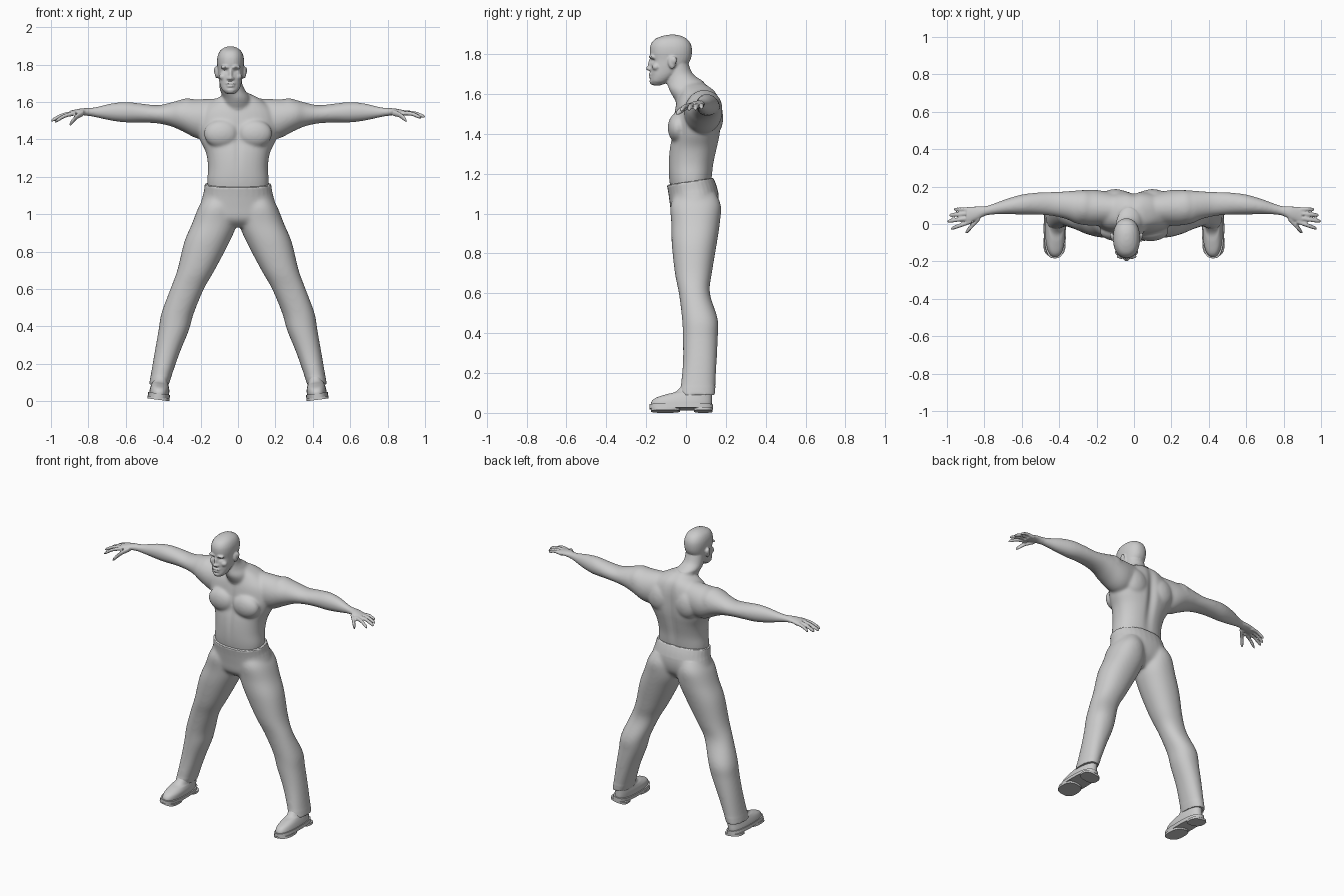
import bpy, bmesh
from math import sin, cos, pi, exp
from mathutils import Vector, Matrix

cube = bpy.data.objects.get("Cube")
if cube:
    bpy.data.objects.remove(cube, do_unlink=True)

grey = bpy.data.materials.new("plain grey")
grey.use_nodes = True
grey.diffuse_color = (0.6, 0.6, 0.6, 1)
grey.node_tree.nodes["Principled BSDF"].inputs["Base Color"].default_value = grey.diffuse_color


def catmull(a, b, c, d, t):
    return [0.5 * (2 * q + (r - p) * t + (2 * p - 5 * q + 4 * r - s) * t * t
                   + (3 * q - p - 3 * r + s) * t ** 3) for p, q, r, s in zip(a, b, c, d)]


def loft(bm, rings, axis="z", side=1, power=2.0, steps=4, tilt=0.0, count=32):
    """Closed tube through rings of (position, low a, high a, low b, high b)."""
    n = len(rings)
    dense = []
    for i in range(n - 1):
        quad = rings[max(i - 1, 0)], rings[i], rings[i + 1], rings[min(i + 2, n - 1)]
        dense += [catmull(*quad, k / steps) for k in range(steps)]
    dense.append(rings[-1])
    loops = []
    for pos, a0, a1, b0, b1 in dense:
        loop = []
        for k in range(count):
            c, s = cos(2 * pi * k / count), sin(2 * pi * k / count)
            c = abs(c) ** (2 / power) * (1 if c > 0 else -1)
            s = abs(s) ** (2 / power) * (1 if s > 0 else -1)
            a = (a0 + a1 + (a1 - a0) * c) / 2
            b = (b0 + b1 + (b1 - b0) * s) / 2
            co = (a, b, pos + tilt * b) if axis == "z" else (pos, a, b)
            loop.append(bm.verts.new((co[0] * side, co[1], co[2])))
        loops.append(loop)
    for low, high in zip(loops, loops[1:]):
        for k in range(count):
            j = (k + 1) % count
            bm.faces.new((low[k], low[j], high[j], high[k]))
    bm.faces.new(loops[0][::-1])
    bm.faces.new(loops[-1])


def ball(bm, centre, radii, side=1, mid=0.0):
    place = Vector((mid + side * centre[0], centre[1], centre[2]))
    matrix = Matrix.Translation(place) @ Matrix.Diagonal((*radii, 1))
    bmesh.ops.create_uvsphere(bm, u_segments=24, v_segments=16, radius=1, matrix=matrix)


def make_object(name, bm, angle=0.6):
    bmesh.ops.recalc_face_normals(bm, faces=bm.faces)
    mesh = bpy.data.meshes.new(name)
    bm.to_mesh(mesh)
    bm.free()
    mesh.materials.append(grey)
    ob = bpy.data.objects.new(name, mesh)
    bpy.context.collection.objects.link(ob)
    bpy.ops.object.select_all(action="DESELECT")
    ob.select_set(True)
    bpy.context.view_layer.objects.active = ob
    bpy.ops.object.shade_smooth_by_angle(angle=angle)
    return ob


def fuse(name, bm, voxel, soft, rounds, sculpt=None, angle=0.6):
    """Weld overlapping volumes, soften the chosen area, then carve details."""
    ob = make_object(name, bm)
    mod = ob.modifiers.new("weld", "REMESH")
    mod.mode = "VOXEL"
    mod.voxel_size = voxel
    solid = bpy.data.meshes.new_from_object(ob.evaluated_get(bpy.context.evaluated_depsgraph_get()))
    bpy.data.objects.remove(ob, do_unlink=True)
    bm = bmesh.new()
    bm.from_mesh(solid)
    area = [v for v in bm.verts if soft(v.co)]
    for _ in range(rounds):
        bmesh.ops.smooth_vert(bm, verts=area, factor=0.5,
                              use_axis_x=True, use_axis_y=True, use_axis_z=True)
    if sculpt:
        for v in bm.verts:
            sculpt(v.co)
    return make_object(name, bm, angle)


def both(pairs):
    return [(z, -w, w, y0, y1) for z, w, y0, y1 in pairs]


# Torso, from the waist to the base of the neck
HEAD_X = -0.04
bm = bmesh.new()
loft(bm, both([(1.08, .155, -.07, .115), (1.17, .165, -.085, .13), (1.25, .16, -.088, .14),
               (1.33, .172, -.082, .158), (1.4, .205, -.068, .172), (1.47, .22, -.062, .176),
               (1.55, .2, -.05, .172), (1.61, .13, -.03, .15), (1.65, .05, -.02, .1)]), power=2.3)

for side in (1, -1):
    # Chest, shoulder blades and shoulders
    ball(bm, (.088, -.042, 1.43), (.095, .05, .075), side)
    ball(bm, (.1, .135, 1.48), (.085, .052, .09), side)
    ball(bm, (.27, .092, 1.535), (.085, .09, .085), side)
    # Arms down to the palms
    loft(bm, [(.08, .0, .16, 1.42, 1.62), (.2, -.01, .182, 1.4, 1.615), (.3, .0, .18, 1.445, 1.612),
              (.36, .025, .175, 1.47, 1.597), (.43, .042, .172, 1.485, 1.583),
              (.52, .05, .168, 1.49, 1.592), (.6, .05, .158, 1.49, 1.6),
              (.68, .052, .135, 1.5, 1.592), (.75, .05, .11, 1.515, 1.575),
              (.8, .042, .095, 1.525, 1.568), (.84, .022, .094, 1.53, 1.565),
              (.895, .004, .09, 1.526, 1.554)], "x", side)
    # Fingers and thumb as (base, tip, thickness); one hand hangs lower
    drop = 0.022 if side < 0 else 0
    for base, tip, r in [((.87, .08, 1.54), (.965, .078, 1.528), .010),
                         ((.87, .058, 1.542), (.988, .047, 1.522), .011),
                         ((.87, .034, 1.542), (1.0, .014, 1.52), .011),
                         ((.87, .014, 1.54), (.978, -.025, 1.515), .011),
                         ((.825, .035, 1.543), (.9, -.046, 1.5), .015)]:
        rings = []
        for t, k in ((0, 1.1), (.5, 1), (.85, .95), (1, .5)):
            x, y, z = Vector(base).lerp(Vector(tip), t)
            z += .01 * sin(pi * t) - drop * t
            rings.append((x, y - r * k, y + r * k, z - r * k, z + r * k))
        loft(bm, rings, "x", side, count=16)

# Neck and skull, turned a little off centre
loft(bm, [(1.56, -.08, .08, -.05, .13), (1.62, -.08, .068, -.085, .12), (1.66, -.095, .04, -.095, .09),
          (1.7, -.1, .022, -.095, .035), (1.76, -.098, .018, -.09, .01)])
skull = [(1.642, .024, -.168, -.125), (1.66, .042, -.178, -.09), (1.69, .056, -.178, -.05),
         (1.73, .064, -.179, -.005), (1.77, .068, -.178, .022), (1.81, .072, -.182, .03),
         (1.845, .069, -.178, .026), (1.873, .056, -.158, .008), (1.89, .034, -.12, -.022),
         (1.897, .012, -.085, -.05)]
loft(bm, [(z, HEAD_X - w, HEAD_X + w, y0, y1) for z, w, y0, y1 in skull], power=2.25)

# Nose, lips, chin, brows, cheeks, eyes and ears
ball(bm, (0, -.184, 1.728), (.013, .017, .012), mid=HEAD_X)
ball(bm, (0, -.178, 1.748), (.009, .013, .028), mid=HEAD_X)
ball(bm, (0, -.178, 1.698), (.025, .011, .007), mid=HEAD_X)
ball(bm, (0, -.177, 1.686), (.022, .011, .007), mid=HEAD_X)
ball(bm, (0, -.172, 1.658), (.022, .014, .014), mid=HEAD_X)
for side in (1, -1):
    ball(bm, (.012, -.182, 1.725), (.009, .01, .008), side, HEAD_X)
    ball(bm, (.028, -.172, 1.786), (.027, .015, .009), side, HEAD_X)
    ball(bm, (.04, -.15, 1.735), (.022, .02, .018), side, HEAD_X)
    ball(bm, (.074, -.07, 1.758), (.01, .02, .032), side, HEAD_X)
    ball(bm, (.08, -.06, 1.768), (.009, .014, .02), side, HEAD_X)


def bump(value, centre, width):
    return exp(-((value - centre) / width) ** 2)


def carve(co):
    # Spine and breastbone grooves, then eye sockets and the mouth line
    if co.y > .06 and co.z < 1.66:
        co.y -= .016 * bump(co.x, 0, .028) * bump(co.z, 1.42, .2)
    if co.y < 0 and co.z < 1.56:
        co.y += .006 * bump(co.x, 0, .018) * bump(co.z, 1.38, .16)
    if co.y < -.13 and co.z > 1.64:
        for side in (1, -1):
            co.y += .012 * bump(co.x, HEAD_X + side * .03, .015) * bump(co.z, 1.767, .01)
        co.y += .005 * bump(co.x, HEAD_X, .022) * bump(co.z, 1.692, .004)


fuse("body", bm, .006, lambda c: c.z < 1.66 and abs(c.x) < .8, 14, carve, 1.2)

# Trousers: hips and two spread legs
bm = bmesh.new()
loft(bm, both([(.93, .07, -.02, .1), (.98, .2, -.068, .15), (1.05, .2, -.08, .165),
               (1.11, .184, -.088, .155), (1.158, .178, -.096, .138)]), tilt=.15, power=2.2)
for side in (1, -1):
    loft(bm, [(1.1, .03, .17, -.05, .15), (1.04, .012, .21, -.078, .176), (.95, .006, .246, -.074, .17),
              (.85, .046, .288, -.072, .155), (.7, .125, .325, -.056, .13), (.6, .182, .362, -.036, .12),
              (.47, .236, .41, -.02, .16), (.38, .262, .425, -.016, .16), (.25, .315, .448, -.016, .154),
              (.09, .37, .475, -.032, .145)], side=side, power=2.2)
fuse("trousers", bm, .007, lambda c: .13 < c.z < 1.1, 16)

# Shoes: upper, sole, ball pad and heel, rolled slightly outwards
for side, label in ((1, "left"), (-1, "right")):
    bm = bmesh.new()
    loft(bm, [(.025, .372, .478, -.176, .128), (.045, .372, .478, -.175, .13), (.066, .375, .475, -.155, .13),
              (.085, .382, .47, -.1, .13), (.1, .386, .466, -.05, .128), (.15, .39, .46, -.005, .12)],
         side=side, power=2.4)
    for low, high, front, back in ((.012, .034, -.184, .136), (0, .014, -.176, -.03), (0, .014, .04, .134)):
        loft(bm, [(low, .366, .484, front, back), (high, .366, .484, front, back)],
             side=side, power=2.7, steps=1)
    pivot = Vector((side * .425, 0, .008))
    bmesh.ops.rotate(bm, verts=bm.verts, cent=pivot, matrix=Matrix.Rotation(-side * .13, 3, "Y"))
    bmesh.ops.translate(bm, verts=bm.verts, vec=(0, 0, -min(v.co.z for v in bm.verts)))
    make_object(label + "_shoe", bm)
